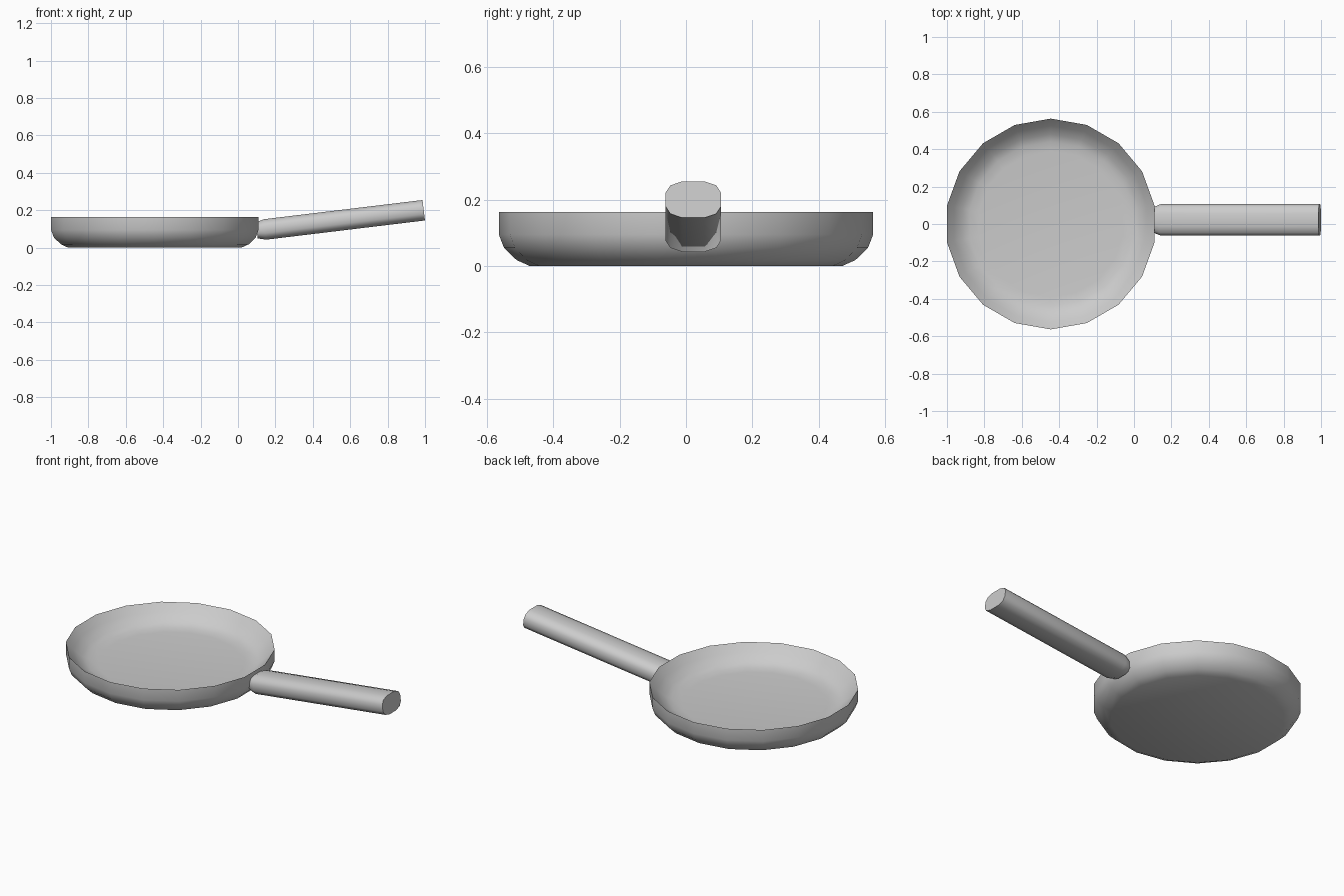
import bpy
import bmesh
import math
from mathutils import Matrix, Vector

cube = bpy.data.objects.get("Cube")
if cube:
    bpy.data.objects.remove(cube, do_unlink=True)

SIDES = 18
PAN_X = -0.445

metal = bpy.data.materials.new("grey metal")
metal.use_nodes = True
metal.diffuse_color = (0.6, 0.6, 0.6, 1)
metal.node_tree.nodes["Principled BSDF"].inputs["Base Color"].default_value = (0.6, 0.6, 0.6, 1)


def loft(name, rings, cap_start, cap_end, angle):
    """Skin a list of rings, closing each end with one face."""
    bm = bmesh.new()
    loops = [[bm.verts.new(p) for p in ring] for ring in rings]
    for a, b in zip(loops, loops[1:]):
        for i in range(len(a)):
            j = (i + 1) % len(a)
            bm.faces.new((a[i], a[j], b[j], b[i]))
    if cap_start:
        bm.faces.new(loops[0][::-1])
    if cap_end:
        bm.faces.new(loops[-1])
    bmesh.ops.recalc_face_normals(bm, faces=bm.faces)
    mesh = bpy.data.meshes.new(name)
    bm.to_mesh(mesh)
    bm.free()
    mesh.materials.append(metal)
    obj = bpy.data.objects.new(name, mesh)
    bpy.context.collection.objects.link(obj)
    bpy.ops.object.select_all(action='DESELECT')
    obj.select_set(True)
    bpy.context.view_layer.objects.active = obj
    bpy.ops.object.shade_smooth_by_angle(angle=math.radians(angle))
    return obj


def circle(radius, z):
    angles = [math.tau * i / SIDES + math.pi / 2 for i in range(SIDES)]
    return [Vector((PAN_X + radius * math.cos(a), radius * math.sin(a), z)) for a in angles]


# Pan: underside, curved outer wall, knife-edge rim, sloping dish inside
profile = [(0.47, 0), (0.51, 0.018), (0.548, 0.055), (0.5635, 0.095),
           (0.5635, 0.163), (0.525, 0.121), (0.48, 0.083), (0.44, 0.069), (0.39, 0.064)]
loft("pan_body", [circle(r, z) for r, z in profile], True, True, 48)

# Handle: rounded-rectangle section swept along a rising axis
corner = [(0.084, 0.02), (0.069, 0.043), (0.034, 0.055)]
section = (corner + [(-y, z) for y, z in corner[::-1]]
           + [(-y, -z) for y, z in corner] + [(y, -z) for y, z in corner[::-1]])
start, end = Vector((0.1, 0.022, 0.092)), Vector((0.993, 0.022, 0.2))
tilt = math.atan2(end.z - start.z, end.x - start.x)
length = (end - start).length
place = Matrix.Translation(start) @ Matrix.Rotation(-tilt, 4, 'Y')
stations = [(0, 0.78), (0.045, 1), (length, 1)]
loft("handle", [[place @ Vector((x, y * s, z * s)) for y, z in section]
                for x, s in stations], True, True, 40)
